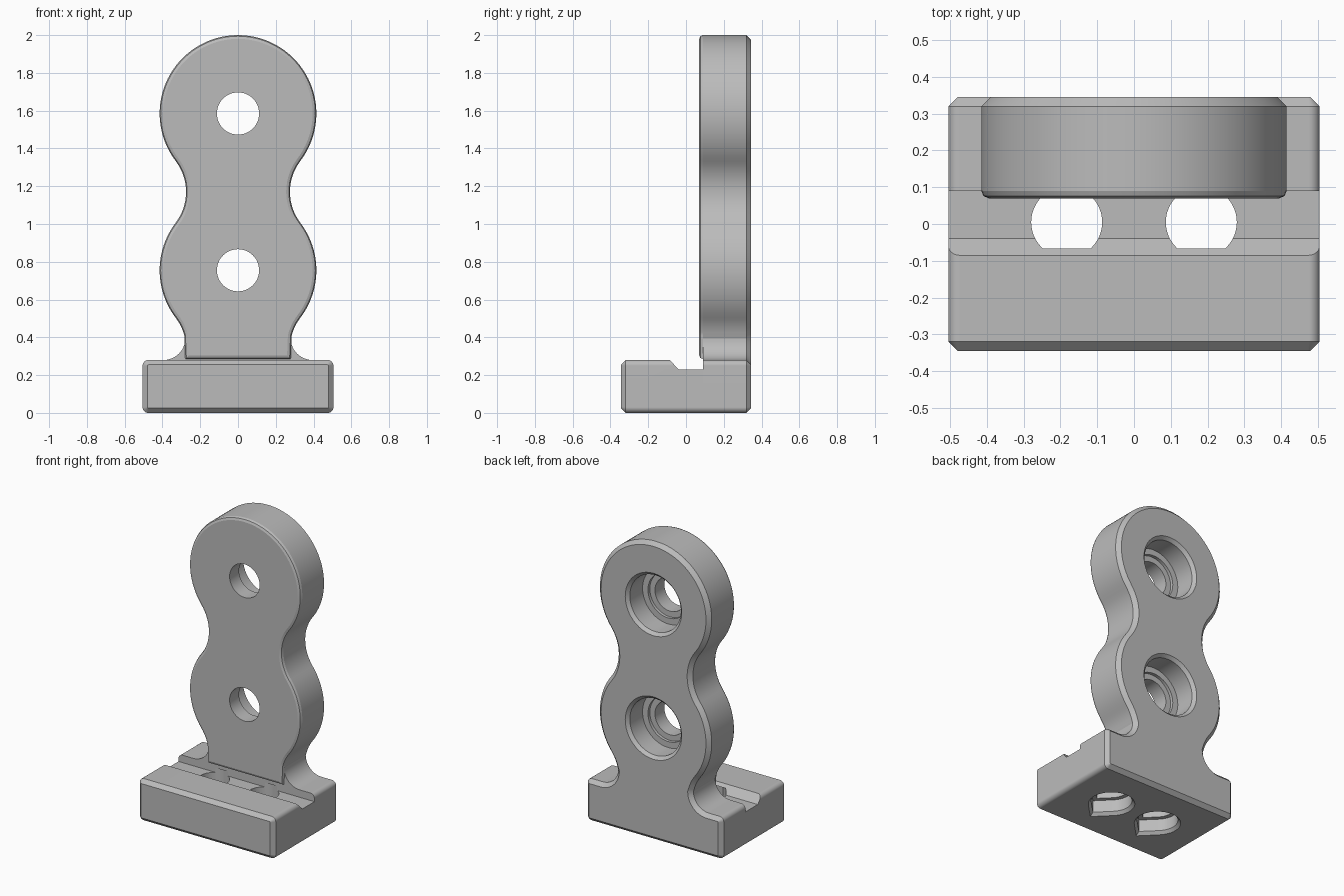
import bpy, bmesh
from math import atan2, cos, sin, pi, radians, sqrt
from mathutils import Vector

if "Cube" in bpy.data.objects:
    bpy.data.objects.remove(bpy.data.objects["Cube"], do_unlink=True)

grey = bpy.data.materials.new("plain grey")
grey.use_nodes = True
grey.diffuse_color = (0.5, 0.5, 0.5, 1)
grey.node_tree.nodes["Principled BSDF"].inputs["Base Color"].default_value = (0.5, 0.5, 0.5, 1)


def arc(cx, cy, r, start, end, steps):
    angles = [start + (end - start) * i / steps for i in range(steps + 1)]
    return [(cx + r * cos(a), cy + r * sin(a)) for a in angles]


def mirrored(half):
    """Close a right-hand half outline with its mirror image."""
    points = []
    for p in half + [(-x, y) for x, y in reversed(half)]:
        if not points or (Vector(p) - Vector(points[-1])).length > 1e-4:
            points.append(p)
    return points


def inset(points, amount):
    """Move a counter-clockwise outline inwards with mitred corners."""
    result = []
    for i, p in enumerate(points):
        p = Vector(p)
        before = (p - Vector(points[i - 1])).normalized()
        after = (Vector(points[(i + 1) % len(points)]) - p).normalized()
        n1, n2 = Vector((-before.y, before.x)), Vector((-after.y, after.x))
        result.append(p + (n1 + n2) * amount / (1 + n1.dot(n2)))
    return result


def prism(name, outline, rings, upright=False):
    """Sweep an outline through (depth, inset) rings along y, or along z if upright."""
    bm = bmesh.new()
    loops = []
    for depth, amount in rings:
        flat = inset(outline, amount)
        loops.append([bm.verts.new((u, v, depth) if upright else (u, depth, v)) for u, v in flat])
    count = len(outline)
    for a, b in zip(loops, loops[1:]):
        for i in range(count):
            j = (i + 1) % count
            bm.faces.new((a[i], a[j], b[j], b[i]))
    bm.faces.new(loops[0])
    bm.faces.new(loops[-1])
    bmesh.ops.recalc_face_normals(bm, faces=bm.faces)
    mesh = bpy.data.meshes.new(name)
    bm.to_mesh(mesh)
    bm.free()
    mesh.materials.append(grey)
    obj = bpy.data.objects.new(name, mesh)
    bpy.context.collection.objects.link(obj)
    return obj


def activate(obj):
    bpy.ops.object.select_all(action="DESELECT")
    obj.select_set(True)
    bpy.context.view_layer.objects.active = obj


def cut(obj, cutters):
    activate(obj)
    for cutter in cutters:
        mod = obj.modifiers.new("cut", "BOOLEAN")
        mod.operation, mod.solver, mod.object = "DIFFERENCE", "EXACT", cutter
        bpy.ops.object.modifier_apply(modifier=mod.name)


# Outlines: two round lobes joined by tangent waists, flaring into the base
LOBE, WAIST, LOW, HIGH = 0.415, 0.27, 0.755, 1.585
waist_x, half_gap = 0.545, (HIGH - LOW) / 2
t = atan2(half_gap, waist_x)
lobes = (arc(waist_x, LOW - half_gap, WAIST, pi - 0.26, pi - t, 6)
         + arc(0, LOW, LOBE, -t, t, 20)
         + arc(waist_x, LOW + half_gap, WAIST, pi + t, pi - t, 14)
         + arc(0, HIGH, LOBE, -t, pi / 2, 32))
base_half = arc(0.475, 0.03, 0.03, -pi / 2, 0, 6) + arc(0.475, 0.25, 0.03, 0, pi / 2, 6)
flare = arc(0.394, 0.395, 0.115, -pi / 2, -pi, 10)

# Rear body: base back and upright in one outline, with a chamfered back edge
body = prism("upright_body", mirrored(base_half + flare + lobes),
             [(0.09, 0), (0.32, 0), (0.345, 0.025)])

# Front lip of the upright, with a rounded front edge
r = 0.02
lip = prism("upright_front_lip", mirrored([(0.279, 0.285)] + lobes),
            [(0.07, r), (0.07 + r * (1 - cos(pi / 4)), r * (1 - sin(pi / 4))),
             (0.09, 0)])

# Front of the base, chamfered at the front
base = prism("base_front", mirrored(base_half),
             [(-0.345, 0.025), (-0.32, 0), (0.09, 0)])

# Stepped bolt holes: narrow in front, wide counterbore behind
R = 0.3
bolt_steps = [(0.03, 0.112), (0.17, 0.112), (0.17, 0.15), (0.19, 0.15),
              (0.19, 0.19), (0.325, 0.19), (0.365, 0.23)]
bolts = [prism("bolt_cutter", arc(0, z, R, 0, 2 * pi * 47 / 48, 47),
               [(y, R - radius) for y, radius in bolt_steps])
         for z in (LOW, HIGH)]

# Teardrop holes through the base, widened underneath
drop_steps = [(-0.02, 0.16), (0.02, 0.125), (0.1, 0.125), (0.1, 0.097), (0.26, 0.097)]
drops = []
for x in (-0.183, 0.183):
    outline = arc(x, 0.005, R, -pi / 4, pi * 5 / 4, 36) + [(x, 0.005 - R * sqrt(2))]
    drops.append(prism("teardrop_cutter", outline,
                       [(z, R - radius) for z, radius in drop_steps], upright=True))

# Groove across the base with one sloping side
groove = prism("groove_cutter", [(-0.6, -0.04), (0.6, -0.04), (0.6, 0.2), (-0.6, 0.2)],
               [(0.23, 0), (0.33, 0)], upright=True)
for v in groove.data.vertices:
    if v.co.z > 0.3 and v.co.y < 0:
        v.co.y -= 0.09

cut(body, bolts + drops)
cut(lip, bolts)
cut(base, [groove] + drops)
for cutter in bolts + drops + [groove]:
    bpy.data.objects.remove(cutter, do_unlink=True)

# Smooth the curves and keep the flats crisp
for obj in (body, lip, base):
    activate(obj)
    bpy.ops.object.shade_smooth_by_angle(angle=radians(20))
    weighted = obj.modifiers.new("weighted_normals", "WEIGHTED_NORMAL")
    weighted.keep_sharp = True
